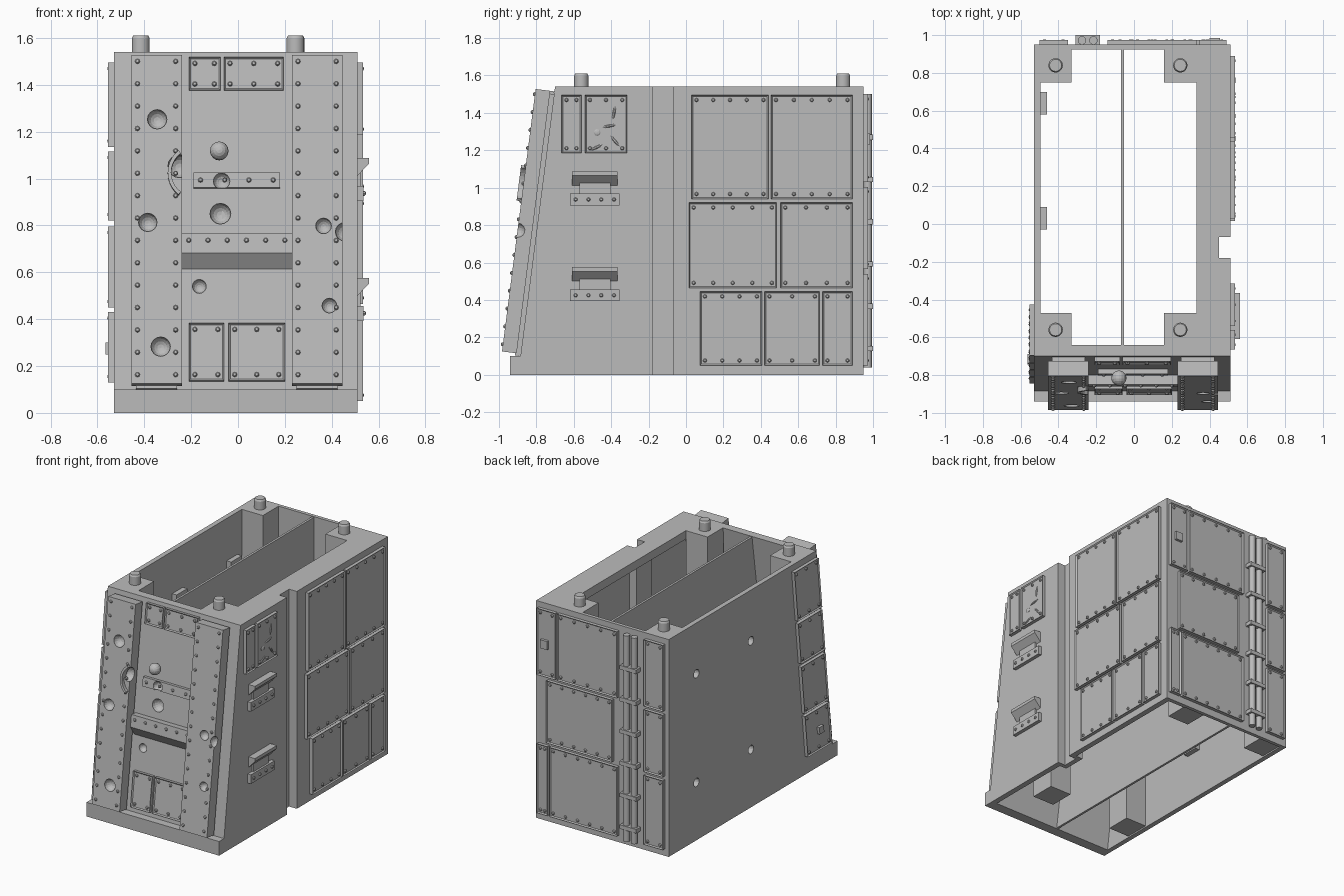
import bpy, bmesh
from math import cos, sin, radians
from mathutils import Matrix, Vector

if "Cube" in bpy.data.objects:
    bpy.data.objects.remove(bpy.data.objects["Cube"], do_unlink=True)

grey = bpy.data.materials.new("plain grey")
grey.use_nodes = True
grey.diffuse_color = (0.5, 0.5, 0.5, 1)
grey.node_tree.nodes["Principled BSDF"].inputs["Base Color"].default_value = (0.5, 0.5, 0.5, 1)


def frame(origin, u, v, n):
    """Face frame: u across, v up, n outward."""
    m = Matrix((u, v, n)).transposed().to_4x4()
    m.translation = origin
    return m


X, Y, Z = Vector((1, 0, 0)), Vector((0, 1, 0)), Vector((0, 0, 1))
SLOPE = Vector((0, 0.128, 1))
OUT = Vector((0, -1, 0.128))
FRONT = frame((0, -0.898, 0), X, SLOPE, OUT)
FRONT_FLAT = frame((0, -0.898, 0), OUT, SLOPE, X)
RIGHT = frame((0.51, 0, 0), Y, Z, X)
BACK = frame((0, 0.95, 0), X, Z, Y)
LEFT = frame((-0.53, -0.17, 0), Y, Vector((0, 0.11, 1)), -X)
WORLD = frame((0, 0, 0), X, Z, Y)


def prism(bm, m, u0, u1, profile):
    """Profile of (n, v) points extruded across u."""
    a = [bm.verts.new(m @ Vector((u0, v, n))) for n, v in profile]
    b = [bm.verts.new(m @ Vector((u1, v, n))) for n, v in profile]
    bm.faces.new(a)
    bm.faces.new(b[::-1])
    for i in range(len(a)):
        j = (i + 1) % len(a)
        bm.faces.new((a[i], b[i], b[j], a[j]))


def box(bm, m, u0, u1, v0, v1, n0, n1):
    prism(bm, m, u0, u1, [(n0, v0), (n1, v0), (n1, v1), (n0, v1)])


def ball(bm, m, u, v, n, r, scale=(1, 1, 1), turn=0, seg=8):
    t = m @ Matrix.Translation((u, v, n)) @ Matrix.Rotation(turn, 4, 'Z') @ Matrix.Diagonal((*scale, 1))
    bmesh.ops.create_uvsphere(bm, u_segments=seg, v_segments=seg // 2 + 1, radius=r, matrix=t)


def rod(bm, p, r, r2, length):
    bmesh.ops.create_cone(bm, cap_ends=True, segments=20, radius1=r, radius2=r2, depth=length,
                          matrix=Matrix.Translation(Vector(p) + Z * length / 2))


def finish(name, bm, smooth=False):
    bmesh.ops.recalc_face_normals(bm, faces=bm.faces)
    me = bpy.data.meshes.new(name)
    bm.to_mesh(me)
    bm.free()
    me.materials.append(grey)
    ob = bpy.data.objects.new(name, me)
    bpy.context.collection.objects.link(ob)
    if smooth:
        bpy.ops.object.select_all(action='DESELECT')
        ob.select_set(True)
        bpy.context.view_layer.objects.active = ob
        bpy.ops.object.shade_smooth_by_angle()
    return ob


def cut(ob, cutter, keep=False):
    mod = ob.modifiers.new("cut", 'BOOLEAN')
    mod.operation, mod.solver, mod.object = 'DIFFERENCE', 'EXACT', cutter
    bpy.context.view_layer.objects.active = ob
    bpy.ops.object.modifier_apply(modifier=mod.name)
    if not keep:
        bpy.data.objects.remove(cutter, do_unlink=True)


def cut_box(ob, *size):
    bm = bmesh.new()
    box(bm, WORLD, *size)
    cut(ob, finish("cutter", bm))


rivets = bmesh.new()


def rivet(m, u, v, n):
    ball(rivets, m, u, v, n, 0.011)


def panel(bm, m, u0, u1, v0, v1, t=0.024):
    """Plate with a raised rim and rivets along its top and bottom."""
    tmp = bmesh.new()
    box(tmp, Matrix(), u0, u1, v0, v1, 0, t)
    bmesh.ops.recalc_face_normals(tmp, faces=tmp.faces)
    top = [f for f in tmp.faces if f.normal.z > 0.9]
    bmesh.ops.inset_region(tmp, faces=top, thickness=0.01, depth=-0.008)
    tmp.transform(m)
    me = bpy.data.meshes.new("tmp")
    tmp.to_mesh(me)
    bm.from_mesh(me)
    tmp.free()
    bpy.data.meshes.remove(me)
    count = int((u1 - u0) / 0.1) + 1
    count = max(count, 2)
    for i in range(count):
        u = u0 + 0.026 + (u1 - u0 - 0.052) * i / (count - 1)
        for v in (v0 + 0.026, v1 - 0.026):
            rivet(m, u, v, t - 0.007)


def slot(bm, m, u0, u1, v, n):
    """Sloped hood, neck and riveted sill; v is the top of the hood."""
    prism(bm, m, u0 + 0.01, u1 - 0.01, [(0, v), (n, v), (n, v - 0.022), (0, v - 0.075)])
    box(bm, m, u0 + 0.05, u1 - 0.05, v - 0.125, v - 0.06, 0, 0.012)
    box(bm, m, u0, u1, v - 0.182, v - 0.118, 0, 0.026)
    for i in range(4):
        rivet(m, u0 + 0.03 + (u1 - u0 - 0.06) * i / 3, v - 0.15, 0.026)


# Hollow hull: sloped front, foot ledge, open top and bottom
bm = bmesh.new()
prism(bm, WORLD, -0.53, 0.51, [(-0.94, 0), (0.95, 0), (0.95, 1.54), (-0.70, 1.54), (-0.885, 0.1), (-0.94, 0.1)])
hull = finish("hull", bm)
bm = bmesh.new()
prism(bm, WORLD, -0.495, 0.33, [(-0.88, -0.1), (0.925, -0.1), (0.925, 1.6), (-0.633, 1.6)])
cut(hull, finish("cutter", bm))
bm = bmesh.new()
prism(bm, WORLD, 0.3, 0.47, [(-0.88, -0.1), (-0.21, -0.1), (-0.21, 1.48), (-0.65, 1.48)])
cut(hull, finish("cutter", bm))
cut_box(hull, 0.3, 0.47, -0.1, 1.48, -0.04, 0.92)
cut_box(hull, 0.3, 0.415, -0.1, 1.48, -0.25, 0)
cut_box(hull, 0.45, 0.6, -0.1, 1.7, -0.18, -0.07)

# Divider, corner posts and wall bosses
bm = bmesh.new()
prism(bm, WORLD, -0.068, -0.052, [(-0.87, 0.005), (0.93, 0.005), (0.93, 1.535), (-0.65, 1.535)])
finish("divider", bm)
posts, pegs, bosses, drill = [bmesh.new() for _ in range(4)]
for x in (-0.415, 0.245):
    for y in (0.84, -0.56):
        box(posts, WORLD, x - 0.085, x + 0.085, 0.01, 1.54, y - 0.09, y + 0.09)
        rod(pegs, (x, y, 1.53), 0.038, 0.038, 0.068)
        rod(pegs, (x, y, 1.598), 0.038, 0.032, 0.012)
for y in (0.64, 0.03):
    for z in (1.18, 0.41):
        box(bosses, WORLD, -0.5, -0.46, z - 0.06, z + 0.06, y - 0.06, y + 0.06)
        bmesh.ops.create_cone(drill, cap_ends=True, segments=16, radius1=0.03, radius2=0.03, depth=0.14,
                              matrix=Matrix.Translation((-0.54, y, z)) @ Matrix.Rotation(radians(90), 4, 'Y'))
finish("corner_posts", posts)
finish("top_pegs", pegs, True)
boss = finish("hole_bosses", bosses)
drill = finish("cutter", drill)
cut(boss, drill, True)
cut(hull, drill)

# Front armour strips with rivet columns
bm = bmesh.new()
for u0, u1 in ((-0.455, -0.24), (0.23, 0.445)):
    box(bm, FRONT, u0, u1, 0.112, 1.515, 0.022, 0.1)
    box(bm, FRONT, u0 + 0.02, u1 - 0.02, 0.1, 1.5, -0.01, 0.03)
    for i in range(15):
        for u in (u0 + 0.026, u1 - 0.026):
            rivet(FRONT, u, 0.15 + i * 0.0955, 0.1)
strips = finish("front_strips", bm)

# Front crossbar and viewing slot
bm = bmesh.new()
prism(bm, FRONT, -0.24, 0.23, [(0, 0.76), (0.05, 0.76), (0.05, 0.675), (0, 0.615)])
for i in range(6):
    rivet(FRONT, -0.21 + i * 0.082, 0.73, 0.05)
slot(bm, FRONT, -0.19, 0.18, 1.14, 0.06)
fittings = finish("front_fittings", bm)

# Shell craters
bm = bmesh.new()
for u, v, r, n in ((-0.345, 1.24, 0.042, 0.1), (-0.385, 0.8, 0.04, 0.1), (-0.33, 0.27, 0.042, 0.1),
                   (0.365, 0.785, 0.034, 0.1), (0.39, 0.445, 0.032, 0.1), (0.455, 0.76, 0.04, 0.1),
                   (-0.25, 1.04, 0.05, 0.1), (-0.075, 0.85, 0.045, 0.0), (-0.165, 0.54, 0.03, 0.0),
                   (-0.07, 0.985, 0.036, 0.03), (-0.08, 1.11, 0.04, 0.06)):
    ball(bm, FRONT, u, v, n, r, seg=16)
craters = finish("cutter", bm)
cut(strips, craters, True)
cut(fittings, craters, True)
cut(hull, craters)

# Peeled curved edge on the strip
bm = bmesh.new()
angles = [radians(125 + 11 * i) for i in range(11)]
arc = [(-0.19 + r * cos(a), 1.01 + r * 1.05 * sin(a))
       for r, row in ((0.11, angles), (0.095, angles[::-1])) for a in row]
prism(bm, FRONT_FLAT, 0.08, 0.125, arc)
finish("bent_edge", bm)

# Front panels
bm = bmesh.new()
for p in ((-0.21, -0.075, 1.375, 1.515), (-0.06, 0.195, 1.375, 1.515),
          (-0.21, -0.06, 0.135, 0.38), (-0.04, 0.2, 0.135, 0.38)):
    panel(bm, FRONT, *p)
finish("front_panels", bm)

# Right side panels
bm = bmesh.new()
for v0, v1, spans in ((0.94, 1.495, ((0.03, 0.44), (0.455, 0.89))),
                      (0.465, 0.92, ((0.015, 0.485), (0.505, 0.89))),
                      (0.05, 0.445, ((0.075, 0.405), (0.42, 0.715), (0.73, 0.89))),
                      (1.185, 1.495, ((-0.665, -0.56), (-0.54, -0.315)))):
    for span in spans:
        panel(bm, RIGHT, *span, v0, v1)
finish("right_panels", bm)

# Right side slots and dents
bm = bmesh.new()
for v in (1.087, 0.575):
    slot(bm, RIGHT, -0.62, -0.355, v, 0.05)
for u, v, turn in ((-0.41, 1.33, 10), (-0.38, 1.25, -50), (-0.48, 1.215, 25), (-0.385, 1.4, 80)):
    ball(bm, RIGHT, u, v, 0.016, 0.04, (1, 0.2, 0.2), radians(turn))
ball(bm, RIGHT, -0.475, 1.295, 0.016, 0.02, (1, 1, 0.4))
finish("right_slots", bm)

# Left side panels follow the slope
bm = bmesh.new()
for v0, v1 in ((1.135, 1.495), (0.82, 1.115), (0.45, 0.795), (0.13, 0.43)):
    panel(bm, LEFT, -0.69, -0.42, v0, v1)
box(bm, LEFT, -0.6, -0.55, 0.25, 0.3, 0, 0.035)
finish("left_panels", bm)

# Back panels with a small latch
bm = bmesh.new()
for v0, v1, spans in ((1.03, 1.5, ((0.345, 0.49), (-0.14, 0.33))),
                      (0.565, 1.005, ((-0.1, 0.415),)),
                      (0.05, 0.54, ((0.405, 0.49), (-0.14, 0.39)))):
    for span in spans + ((-0.5, -0.35),):
        panel(bm, BACK, *span, v0, v1)
box(bm, BACK, 0.4, 0.455, 1.23, 1.29, 0, 0.035)
finish("back_panels", bm)

# Back pipes and their clamps
pipes, clamps = bmesh.new(), bmesh.new()
for x in (-0.275, -0.215):
    rod(pipes, (x, 0.972, 0.04), 0.022, 0.022, 1.46)
for i in range(6):
    z = 0.14 + 0.226 * i
    box(clamps, BACK, -0.31, -0.18, z - 0.014, z + 0.014, 0, 0.05)
finish("back_pipes", pipes, True)
finish("pipe_clamps", clamps)
finish("rivets", rivets, True)
